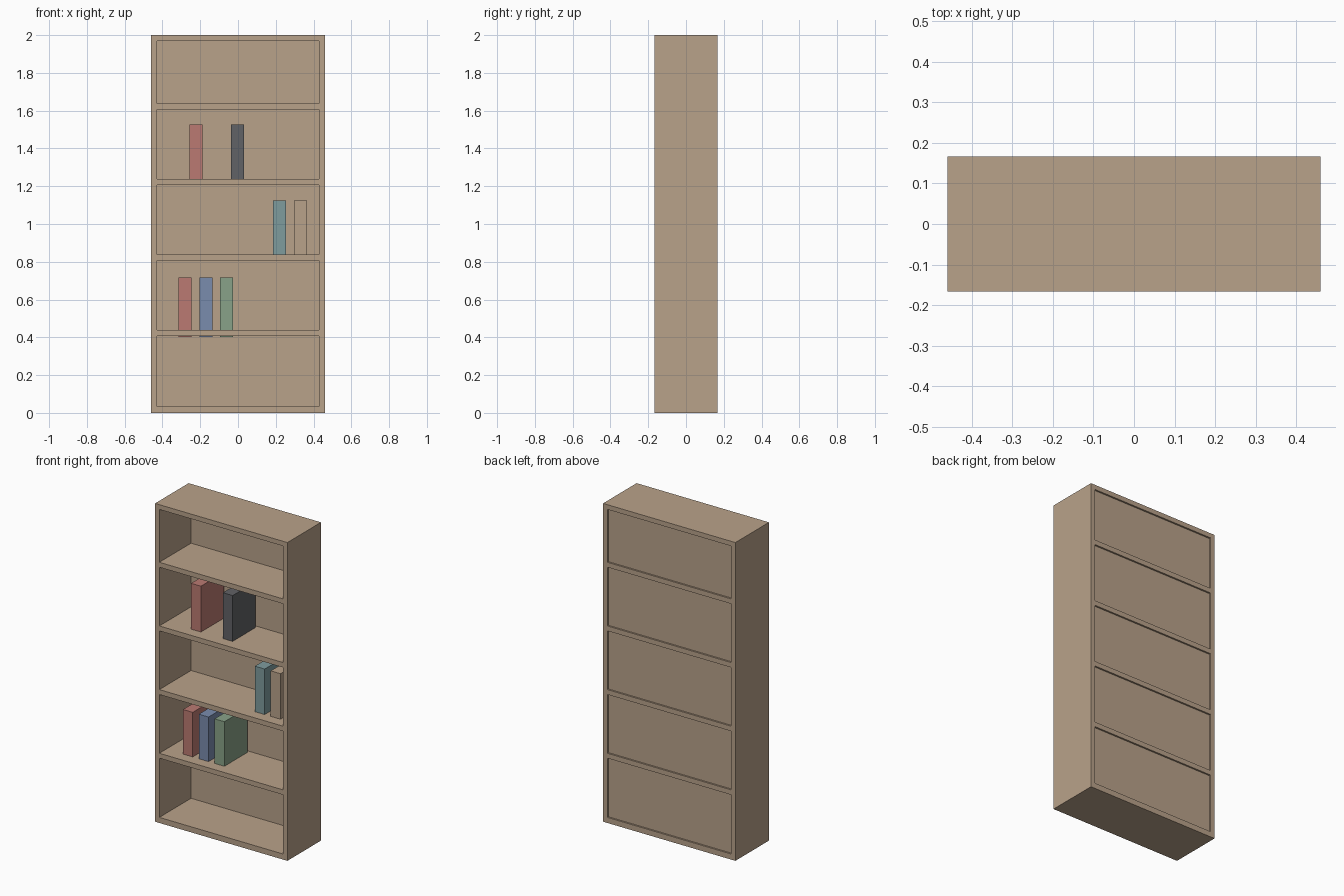
import bpy

if "Cube" in bpy.data.objects:
    bpy.data.objects.remove(bpy.data.objects["Cube"])


def material(name, rgb):
    """Flat colour given as 0-255 sRGB, stored as linear."""
    def lin(c):
        c /= 255
        return c / 12.92 if c <= 0.04045 else ((c + 0.055) / 1.055) ** 2.4
    m = bpy.data.materials.new(name)
    m.diffuse_color = (*[lin(c) for c in rgb], 1)
    m.use_nodes = True
    m.node_tree.nodes["Principled BSDF"].inputs["Base Color"].default_value = m.diffuse_color
    return m


def box(name, x, y, z, mat):
    """Box from (min, max) ranges on each axis."""
    bpy.ops.mesh.primitive_cube_add(size=1, location=[sum(r) / 2 for r in (x, y, z)])
    ob = bpy.context.object
    ob.name = name
    ob.scale = [r[1] - r[0] for r in (x, y, z)]
    bpy.ops.object.transform_apply(location=False, rotation=False, scale=True)
    ob.data.materials.append(mat)
    return ob


wood = material("wood", (185, 162, 138))
red = material("red", (187, 122, 114))
blue = material("blue", (122, 140, 174))
green = material("green", (137, 162, 136))
teal = material("teal", (127, 156, 158))
black = material("charcoal", (97, 98, 102))

W, D, H = 0.46, 0.1665, 2.0      # half width, half depth, height
INNER = 0.43                     # half width of the openings
depth = (-D, D)

# Side panels
for side, s in (("left", -1), ("right", 1)):
    box(side + "_side", sorted((s * INNER, s * W)), depth, (0, H), wood)

# Bottom board, four shelves, top board
inside = (-INNER, INNER)
box("bottom_board", inside, depth, (0, 0.035), wood)
for i in range(4):
    z = 0.407 + 0.4 * i
    box(f"shelf_{i + 1}", inside, depth, (z, z + 0.031), wood)
box("top_board", inside, depth, (1.97, H), wood)

# Back panel, slightly recessed from the rear edges
box("back_panel", inside, (0.148, 0.156), (0.01, H - 0.01), wood)

# Books: base height, first x centre, colours
rows = [
    (0.402, -0.28, (red, blue, green)),
    (0.808, 0.22, (teal, wood)),
    (1.210, -0.223, (red, None, black)),
]
for base, x0, colours in rows:
    for i, mat in enumerate(colours):
        if mat:
            x = x0 + 0.11 * i
            box(f"{mat.name}_book", (x - 0.034, x + 0.034), (-0.098, 0.13),
                (base, base + 0.316), mat)
